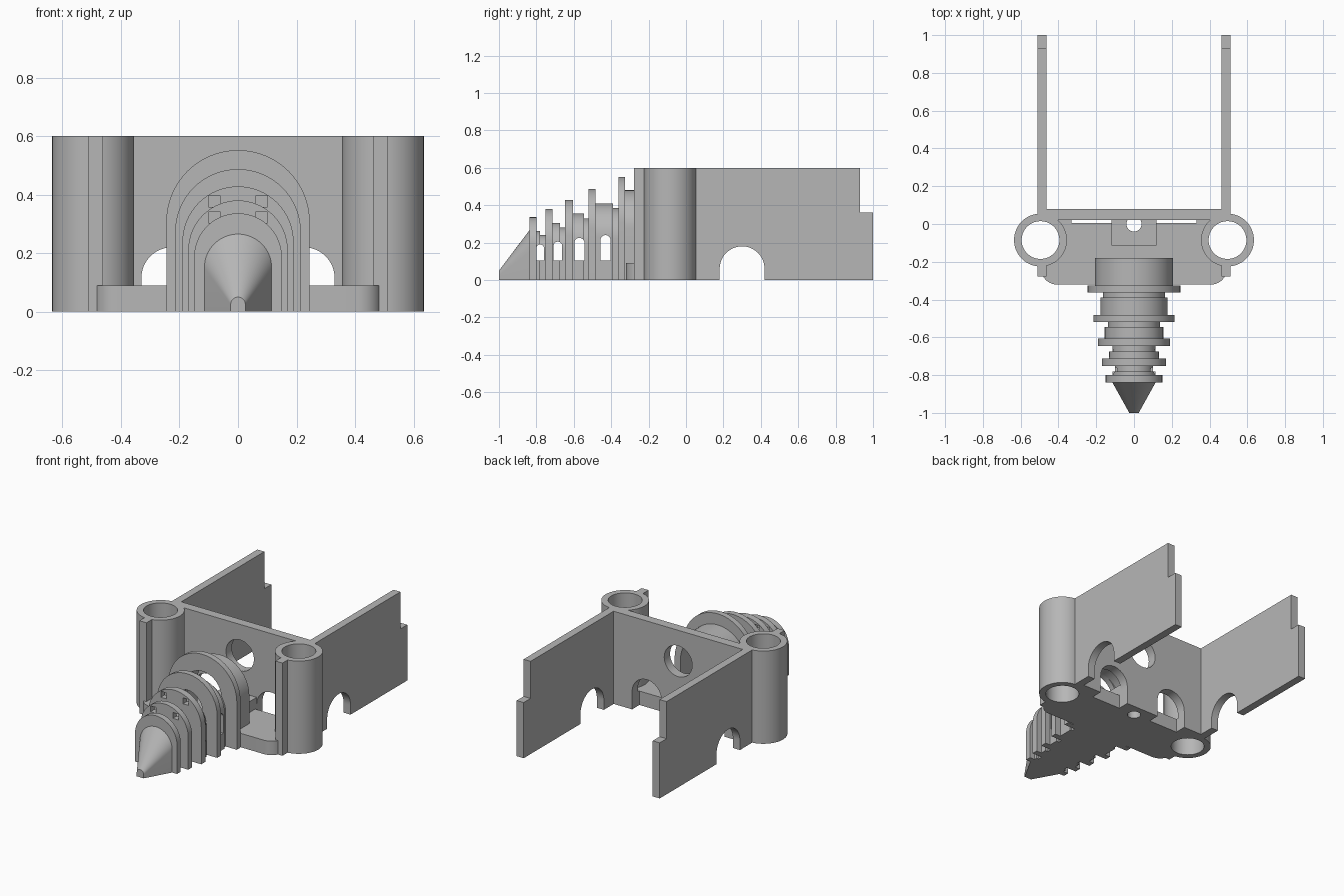
import bpy
import math
from mathutils import Vector

cube = bpy.data.objects.get("Cube")
if cube:
    bpy.data.objects.remove(cube, do_unlink=True)

# Single grey plastic
grey = bpy.data.materials.new("grey plastic")
grey.use_nodes = True
colour = (0.47, 0.47, 0.47, 1)
grey.diffuse_color = colour
grey.node_tree.nodes["Principled BSDF"].inputs["Base Color"].default_value = colour


def loft(name, rings):
    """Closed solid through rings that have equal point counts."""
    n = len(rings[0])
    verts = [p for ring in rings for p in ring]
    faces = [list(range(n))[::-1], list(range(len(verts) - n, len(verts)))]
    for r in range(len(rings) - 1):
        for i in range(n):
            j = (i + 1) % n
            faces.append([r * n + i, r * n + j, (r + 1) * n + j, (r + 1) * n + i])
    mesh = bpy.data.meshes.new(name)
    mesh.from_pydata(verts, [], faces)
    volume = sum(
        Vector(verts[f[0]]).dot(Vector(verts[f[k]]).cross(Vector(verts[f[k + 1]])))
        for f in faces for k in range(1, len(f) - 1))
    if volume < 0:
        mesh.flip_normals()
    mesh.materials.append(grey)
    obj = bpy.data.objects.new(name, mesh)
    bpy.context.collection.objects.link(obj)
    return obj


def prism(name, outline, axis, a, b):
    """Extrude a 2D outline along x, y or z from a to b."""
    place = {"x": lambda u, v, d: (d, u, v),
             "y": lambda u, v, d: (u, d, v),
             "z": lambda u, v, d: (u, v, d)}[axis]
    return loft(name, [[place(u, v, d) for u, v in outline] for d in (a, b)])


def box(name, x0, x1, y0, y1, z0, z1):
    return prism(name, [(x0, y0), (x1, y0), (x1, y1), (x0, y1)], "z", z0, z1)


def arc(cx, cy, r, start, end, steps):
    return [(cx + r * math.cos(math.radians(start + (end - start) * i / steps)),
             cy + r * math.sin(math.radians(start + (end - start) * i / steps)))
            for i in range(steps + 1)]


def circle(cx, cy, r):
    return arc(cx, cy, r, 0, 360, 56)[:-1]


def arch(centre, half, top, bottom=0.0):
    """Straight sides below a semicircular top."""
    return ([(centre - half, bottom), (centre + half, bottom)]
            + arc(centre, top - half, half, 0, 180, 32))


def carve(obj, cutters):
    for cutter in cutters:
        cutter.hide_render = True
        mod = obj.modifiers.new("cut", "BOOLEAN")
        mod.operation = "DIFFERENCE"
        mod.solver = "EXACT"
        mod.object = cutter
    graph = bpy.context.evaluated_depsgraph_get()
    mesh = bpy.data.meshes.new_from_object(obj.evaluated_get(graph))
    obj.modifiers.clear()
    obj.data = mesh


parts, cutters = [], []

# Cutters shared by the chassis
bores = [prism("bore_cutter", circle(s * 0.495, -0.085, 0.1), "z", -0.1, 0.7) for s in (-1, 1)]
doors = [prism("door_cutter", arch(s * 0.225, 0.105, 0.22, -0.1), "y", 0.005, 0.15)
         for s in (-1, 1)]
screw = prism("screw_cutter", circle(0, 0, 0.04), "z", -0.1, 0.14)
port = prism("port_cutter", circle(0, 0.4, 0.1), "y", 0.0, 0.15)
wheel_arch = prism("wheel_arch_cutter", arch(0.3, 0.12, 0.18, -0.1), "x", -0.7, 0.7)
cutters += bores + doors + [screw, port, wheel_arch]

# Base slab with rounded front corners
outline = ([(0.49, 0.03), (-0.49, 0.03)] + arc(-0.41, -0.24, 0.08, 180, 270, 10)
           + arc(0.41, -0.24, 0.08, 270, 360, 10))
slab = prism("base_slab", outline, "z", 0, 0.09)
carve(slab, bores + doors + [screw])
block = box("screw_block", -0.12, 0.12, -0.115, 0.02, 0.09, 0.16)
hole = prism("block_cutter", circle(0, 0, 0.04), "z", 0, 0.3)
cutters.append(hole)
carve(block, [hole])

# Cross wall with two doorways and a round port
wall = box("cross_wall", -0.51, 0.51, 0.02, 0.08, 0, 0.6)
carve(wall, doors + [port, screw])
parts += [slab, block, wall]

# Corner tubes, ribs and long side walls
for s, side in ((-1, "right"), (1, "left")):
    tube = prism(side + "_tube", circle(s * 0.495, -0.085, 0.14), "z", 0, 0.6)
    carve(tube, bores)
    x0, x1 = sorted((s * 0.462, s * 0.512))
    rib = box(side + "_rib", x0, x1, -0.277, -0.2, 0, 0.6)
    profile = [(0.03, 0), (1, 0), (1, 0.36), (0.93, 0.36), (0.93, 0.6), (0.03, 0.6)]
    side_wall = prism(side + "_side_wall", profile, "x", x0, x1)
    carve(side_wall, [wheel_arch])
    parts += [tube, rib, side_wall]

# Windows through the sides of the nose
windows = [prism("window_cutter", arch(y, w, top, 0.105), "x", -0.4, 0.4)
           for y, w, top in ((-0.78, 0.021, 0.19), (-0.685, 0.023, 0.205),
                             (-0.57, 0.027, 0.225), (-0.43, 0.027, 0.24))]
# Small square openings in two collars
notches = [box("notch_cutter", s * 0.08 - 0.02, s * 0.08 + 0.02, y - 0.05, y + 0.05, z, z + 0.038)
           for s in (-1, 1) for y, z in ((-0.732, 0.303), (-0.625, 0.357))]
cutters += windows + notches

# Hollow nose: stepped barrels and collars (back, front, half width, top, inner half width)
sections = [
    ("rear_barrel", -0.18, -0.325, 0.207, 0.48, 0.165),
    ("collar_1", -0.325, -0.362, 0.245, 0.552, 0.135),
    ("barrel_1_neck", -0.362, -0.39, 0.165, 0.385, 0.135),
    ("barrel_1", -0.39, -0.483, 0.177, 0.41, 0.135),
    ("collar_2", -0.483, -0.52, 0.215, 0.487, 0.11),
    ("barrel_2_neck", -0.52, -0.545, 0.137, 0.33, 0.11),
    ("barrel_2", -0.545, -0.605, 0.155, 0.355, 0.11),
    ("collar_3", -0.605, -0.647, 0.19, 0.428, 0.09),
    ("barrel_3_neck", -0.647, -0.675, 0.115, 0.28, 0.09),
    ("barrel_3", -0.675, -0.713, 0.133, 0.305, 0.09),
    ("collar_4", -0.713, -0.752, 0.17, 0.38, 0.075),
    ("barrel_4_neck", -0.752, -0.78, 0.1, 0.24, 0.075),
    ("barrel_4", -0.78, -0.8, 0.115, 0.262, 0.075),
]
for name, back, front, half, top, inner in sections:
    part = prism(name, arch(0, half, top), "y", front, back)
    inner_top = min(top - 0.03, top - half + inner)
    tunnel = prism("tunnel_cutter", arch(0, inner, inner_top, 0.09), "y",
                   front - 0.02, back + 0.02)
    cutters.append(tunnel)
    used = [tunnel]
    if "barrel" in name:
        used += [w for w in windows
                 if any(front - 0.03 < v.co.y < back + 0.03 for v in w.data.vertices)]
    else:
        used += [n for n in notches
                 if n.data.vertices[0].co.y < back < n.data.vertices[2].co.y]
    carve(part, used)
    parts.append(part)

# Solid front collar and tapered tip
parts.append(prism("collar_5", arch(0, 0.15, 0.336), "y", -0.838, -0.8))
parts.append(loft("nose_tip", [[(x, y, z) for x, z in arch(0, half, top)]
                               for y, half, top in ((-0.838, 0.115, 0.265), (-1, 0.025, 0.05))]))

for cutter in cutters:
    bpy.data.objects.remove(cutter, do_unlink=True)

# Smooth the curves, keep the edges crisp
bpy.ops.object.select_all(action="DESELECT")
for part in parts:
    part.select_set(True)
bpy.context.view_layer.objects.active = parts[0]
bpy.ops.object.shade_smooth_by_angle(angle=math.radians(30))
